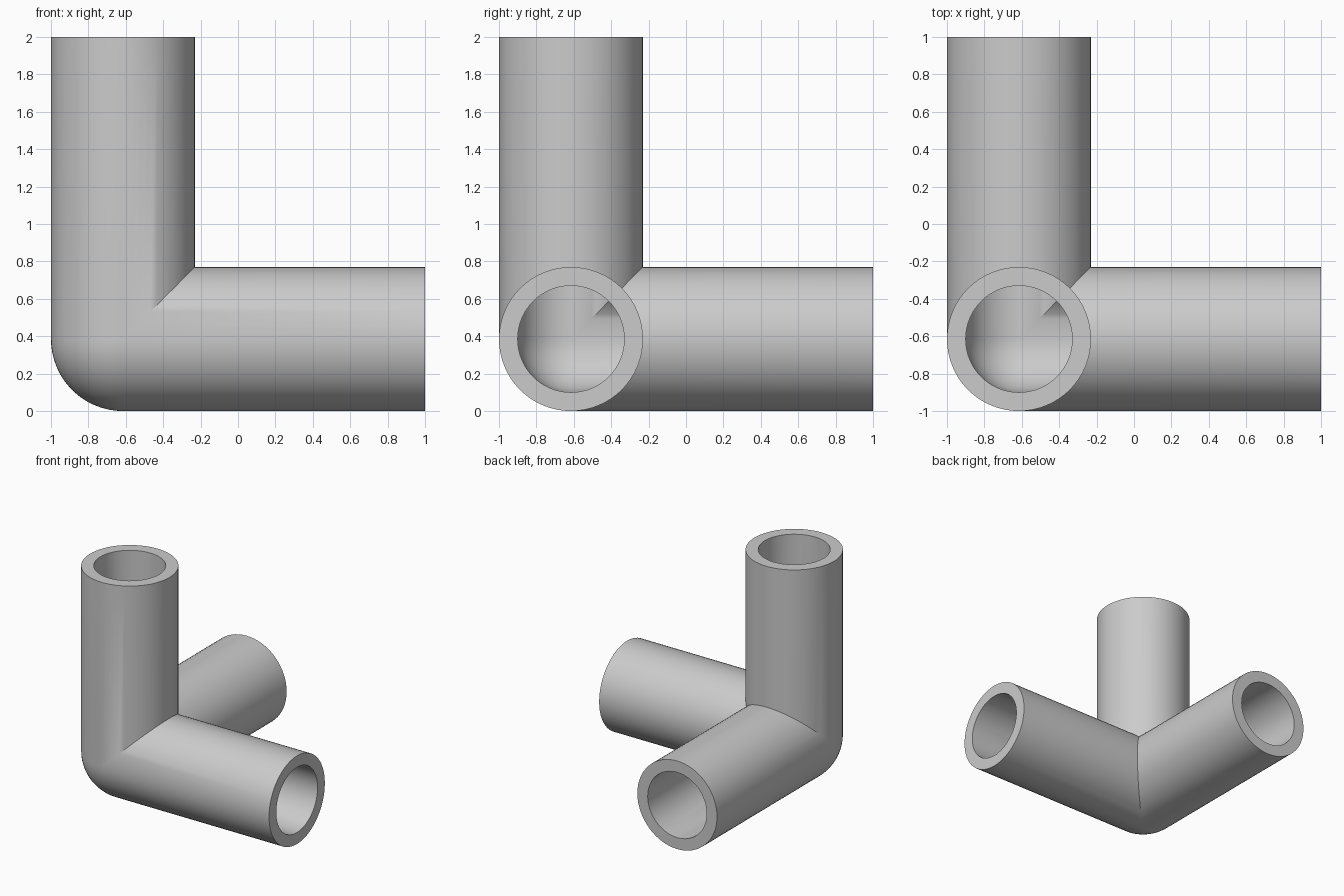
import bpy, bmesh, math
from mathutils import Vector

cube = bpy.data.objects.get("Cube")
if cube:
    bpy.data.objects.remove(cube, do_unlink=True)

OUTER, INNER = 0.385, 0.285       # pipe radii
SEGMENTS = 64                     # multiple of 8, so the mitred seams meet
LENGTH = 2.0 - OUTER              # joint centre to open end
CENTRE = Vector((OUTER - 1, OUTER - 1, OUTER))

grey = bpy.data.materials.new("light grey")
grey.use_nodes = True
colour = (0.6, 0.6, 0.6, 1)
grey.diffuse_color = colour
grey.node_tree.nodes["Principled BSDF"].inputs["Base Color"].default_value = colour

bm = bmesh.new()


def turn(p, axis):
    """Cycle coordinates so the x arm becomes the y or z arm."""
    return Vector([p[(i - axis) % 3] for i in range(3)])


def skin(rows):
    """Join rows of points with quads."""
    verts = [[bm.verts.new(CENTRE + p) for p in row] for row in rows]
    for a, b in zip(verts, verts[1:]):
        for i in range(len(a) - 1):
            bm.faces.new((a[i], a[i + 1], b[i + 1], b[i]))


def ring(radius, axis, mitred):
    """Circle round an arm, at its open end or along its mitred seam."""
    points = []
    for i in range(SEGMENTS + 1):
        t = math.tau * i / SEGMENTS
        y, z = radius * math.cos(t), radius * math.sin(t)
        x = max(0, y, z) if mitred else LENGTH
        points.append(turn((x, y, z), axis))
    return points


# Three hollow arms: outer wall, flat rim, inner wall
for axis in range(3):
    skin([ring(OUTER, axis, True), ring(OUTER, axis, False),
          ring(INNER, axis, False), ring(INNER, axis, True)])

# Rounded corner: one eighth of a ball, outside and inside
steps = SEGMENTS // 4
angles = [math.pi / 2 * i / steps for i in range(steps + 1)]
for radius in (OUTER, INNER):
    skin([[Vector((math.cos(a) * math.cos(b), math.sin(a) * math.cos(b),
                   math.sin(b))) * -radius for a in angles] for b in angles])

# Weld the pieces into one closed body
bmesh.ops.remove_doubles(bm, verts=bm.verts, dist=0.0001)
bmesh.ops.recalc_face_normals(bm, faces=bm.faces)
mesh = bpy.data.meshes.new("corner_pipe_connector")
bm.to_mesh(mesh)
bm.free()
mesh.materials.append(grey)
pipe = bpy.data.objects.new("corner_pipe_connector", mesh)
bpy.context.collection.objects.link(pipe)

bpy.ops.object.select_all(action='DESELECT')
pipe.select_set(True)
bpy.context.view_layer.objects.active = pipe
bpy.ops.object.shade_smooth_by_angle(angle=math.radians(30))
